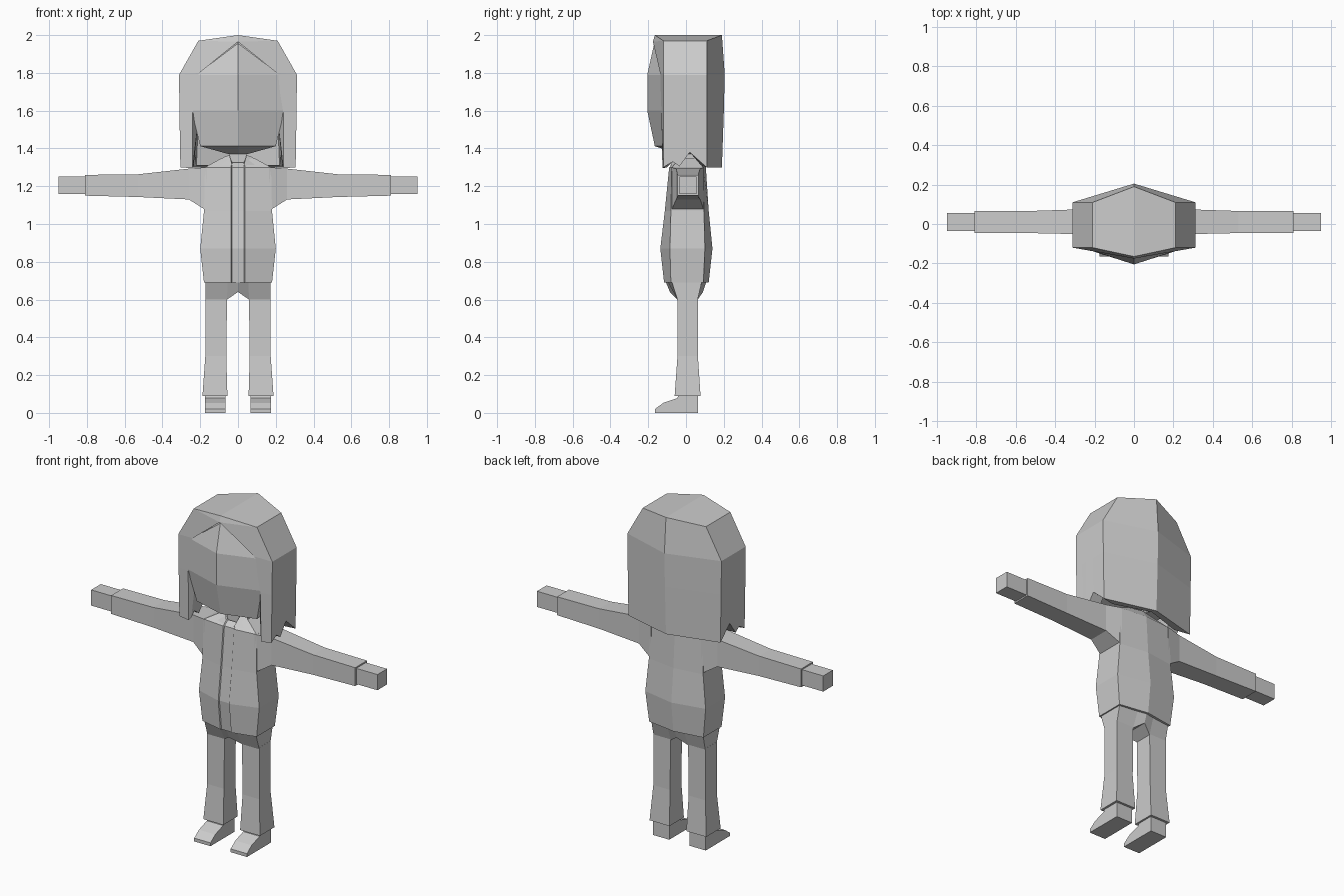
import bpy, bmesh

grey = bpy.data.materials.new("plain_grey")
grey.diffuse_color = (0.6, 0.6, 0.6, 1)


def skin(name, rows, closed=False, caps=False, sides=(1,)):
    """Join rows of points with quads; sides (1, -1) also adds the mirrored half."""
    bm = bmesh.new()
    for s in sides:
        grid = [[bm.verts.new((s * x, y, z)) for x, y, z in r] for r in rows]
        n = len(rows[0])
        for a, b in zip(grid, grid[1:]):
            for i in range(n if closed else n - 1):
                j = (i + 1) % n
                bm.faces.new((a[i], a[j], b[j], b[i]))
        if caps:
            bm.faces.new(grid[0])
            bm.faces.new(grid[-1])
    bmesh.ops.remove_doubles(bm, verts=bm.verts, dist=0.0005)
    bmesh.ops.recalc_face_normals(bm, faces=bm.faces)
    me = bpy.data.meshes.new(name)
    bm.to_mesh(me)
    bm.free()
    me.materials.append(grey)
    ob = bpy.data.objects.new(name, me)
    bpy.context.collection.objects.link(ob)
    return ob


BOTH = (1, -1)


def rect_z(z, x0, x1, y0, y1):
    return [(x0, y0, z), (x1, y0, z), (x1, y1, z), (x0, y1, z)]


def rect_x(x, z0, z1, y0, y1):
    return [(x, y0, z0), (x, y1, z0), (x, y1, z1), (x, y0, z1)]


# Hair: half shell from the front edge round the side to the back centre
SIDE_Y = (-0.12, -0.07, -0.035, 0.02, 0.11)


def hair_row(front, x, z, back, side_z=None):
    zs = side_z or [z] * 5
    return [front] + [(x, y, h) for y, h in zip(SIDE_Y, zs)] + [back]


top_front, top_back = (0, -0.165, 2.0), (0, 0.19, 2.0)
rim = (0.24, -0.13, 1.59)
tip = (0.24, -0.125, 1.295)
ridge = [(0, y, 2.0) for y in (-0.165, -0.09, -0.04, 0.03, 0.19)]
hair = [
    [top_front] + ridge + [top_back],
    hair_row(top_front, 0.21, 1.97, top_back),
    hair_row((0, -0.175, 1.965), 0.21, 1.97, top_back),
    hair_row((0.205, -0.137, 1.80), 0.312, 1.79, (0, 0.205, 1.79)),
    hair_row(rim, 0.310, 1.59, (0, 0.20, 1.59)),
    hair_row(tip, 0.305, 1.30, (0, 0.19, 1.30), (1.30, 1.33, 1.305, 1.38, 1.30)),
    # inner wall
    [tip] + [(x, y, z) for x, y, z in zip(
        (0.24, 0.24, 0.235, 0.23, 0.22), (-0.10, -0.07, -0.035, 0.02, 0.08),
        (1.30, 1.33, 1.305, 1.38, 1.31))] + [(0, 0.15, 1.31)],
    [rim] + [(0.21, y, 1.55) for y in (-0.10, -0.07, -0.035, 0.02, 0.08)] + [(0, 0.13, 1.55)],
]
skin("hair", hair, sides=BOTH)

# Head with a ridged face and tapered chin
head = [
    [(0, -0.168, 1.957), (0.195, -0.125, 1.81), (0.19, 0.09, 1.85), (0, 0.14, 1.9)],
    [(0, -0.205, 1.79), (0.24, -0.127, 1.79), (0.23, 0.08, 1.79), (0, 0.14, 1.79)],
    [(0, -0.205, 1.60), (0.245, -0.127, 1.60), (0.22, 0.08, 1.60), (0, 0.13, 1.60)],
    [(0, -0.165, 1.412), (0.20, -0.105, 1.412), (0.19, 0.07, 1.412), (0, 0.12, 1.412)],
    [(0, -0.04, 1.37), (0.05, -0.04, 1.37), (0.05, 0.06, 1.37), (0, 0.06, 1.37)],
]
skin("head", head, sides=BOTH)
skin("neck", [rect_z(1.28, -0.045, 0.045, -0.035, 0.055),
              rect_z(1.39, -0.045, 0.045, -0.035, 0.055)], closed=True, caps=True)


# Jacket: half section with a recessed centre strip
def jacket_row(z, front, w, side_front, side_back, back):
    return [(0, front + 0.012, z), (0.032, front + 0.012, z), (0.036, front + 0.006, z),
            (w, side_front, z), (w, side_back, z), (0, back, z)]


jacket = [
    [(0, -0.05, 1.325), (0.03, -0.05, 1.325), (0.035, -0.05, 1.335),
     (0.085, -0.03, 1.35), (0.085, 0.055, 1.35), (0, 0.075, 1.35)],
    jacket_row(1.30, -0.095, 0.175, -0.075, 0.09, 0.105),
    jacket_row(1.07, -0.118, 0.18, -0.08, 0.095, 0.12),
    jacket_row(0.87, -0.142, 0.20, -0.085, 0.10, 0.14),
    jacket_row(0.69, -0.122, 0.18, -0.08, 0.092, 0.12),
    [(0, -0.10, 0.69), (0.03, -0.10, 0.69), (0.035, -0.10, 0.69),
     (0.165, -0.07, 0.69), (0.165, 0.08, 0.69), (0, 0.10, 0.69)],
]
skin("jacket", jacket, sides=BOTH)

# Collar flaps beside the neck
skin("collar", [[(0.03, -0.085, 1.31), (0.12, -0.06, 1.315)],
                [(0.045, -0.045, 1.365), (0.075, -0.02, 1.355)]], sides=BOTH)

# Sleeves and hands
skin("sleeves", [
    rect_x(0.165, 1.07, 1.30, -0.078, 0.095),
    rect_x(0.26, 1.13, 1.293, -0.052, 0.075),
    rect_x(0.53, 1.143, 1.263, -0.046, 0.066),
    rect_x(0.81, 1.15, 1.26, -0.046, 0.066)], closed=True, caps=True, sides=BOTH)
skin("hands", [rect_x(0.80, 1.158, 1.252, -0.035, 0.056),
               rect_x(0.95, 1.158, 1.252, -0.035, 0.056)],
     closed=True, caps=True, sides=BOTH)

# Hips, narrowing down to the legs
skin("hips", [
    [(0, -0.11, 0.70), (0.055, -0.10, 0.70), (0.172, -0.077, 0.70),
     (0.172, 0.085, 0.70), (0.055, 0.10, 0.70), (0, 0.11, 0.70)],
    [(0, -0.085, 0.64), (0.058, -0.045, 0.60), (0.172, -0.045, 0.60),
     (0.172, 0.062, 0.60), (0.058, 0.062, 0.60), (0, 0.09, 0.64)],
    [(0, 0, 0.64), (0.058, 0, 0.60), (0.1, 0, 0.60),
     (0.1, 0, 0.60), (0.058, 0, 0.60), (0, 0, 0.64)]], sides=BOTH)

# Flared trouser legs
skin("legs", [
    rect_z(0.61, 0.058, 0.173, -0.045, 0.063),
    rect_z(0.30, 0.062, 0.173, -0.045, 0.063),
    rect_z(0.09, 0.056, 0.188, -0.06, 0.077)], closed=True, caps=True, sides=BOTH)

# Shoes: side profile extruded across the foot
profile = [(0.063, 0), (0.063, 0.10), (-0.04, 0.10), (-0.045, 0.078),
           (-0.12, 0.053), (-0.165, 0.02), (-0.165, 0)]
skin("shoes", [[(x, y, z) for y, z in profile] for x in (0.067, 0.175)],
     closed=True, caps=True, sides=BOTH)
